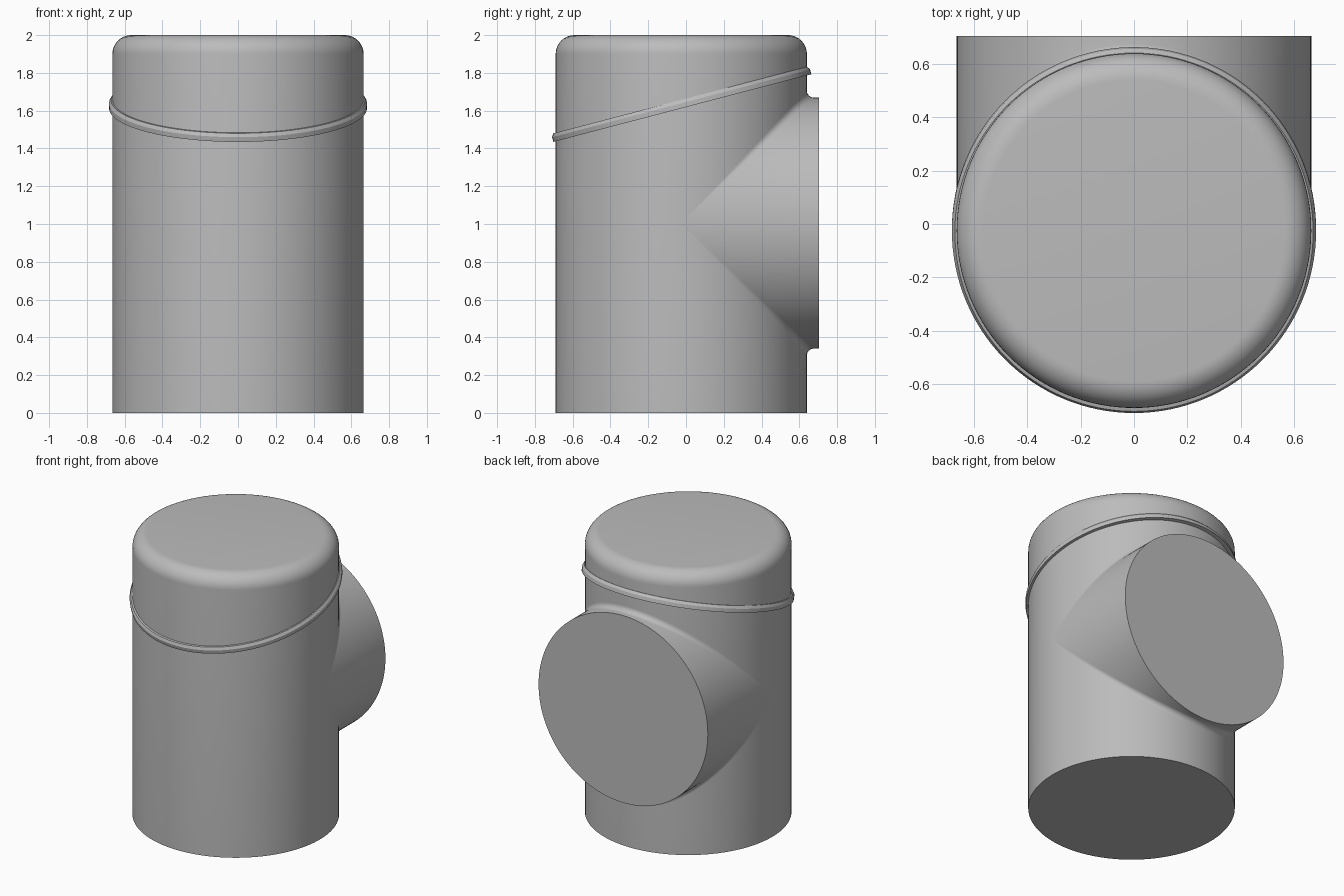
import bpy, bmesh
from math import sin, cos, pi, radians, sqrt
from mathutils import Vector, Matrix

if "Cube" in bpy.data.objects:
    bpy.data.objects.remove(bpy.data.objects["Cube"])

R = 0.665           # shared radius of body and branch
N = 128             # segments around
CENTRE_Y = -0.025   # body axis
BRANCH_Z = 1.005    # branch axis height
ANGLES = [2 * pi * i / N for i in range(N)]

grey = bpy.data.materials.new("grey metal")
grey.use_nodes = True
colour = (0.5, 0.5, 0.5, 1)
grey.diffuse_color = colour
grey.node_tree.nodes["Principled BSDF"].inputs["Base Color"].default_value = colour


def loft(name, rings, location, cap_start=False, cap_end=False, closed=False):
    """Skin a list of equal-length point rings into one smooth object."""
    bm = bmesh.new()
    loops = [[bm.verts.new(p) for p in ring] for ring in rings]
    pairs = list(zip(loops, loops[1:]))
    if closed:
        pairs.append((loops[-1], loops[0]))
    for a, b in pairs:
        for i in range(len(a)):
            j = (i + 1) % len(a)
            bm.faces.new((a[i], a[j], b[j], b[i]))
    if cap_start:
        bm.faces.new(loops[0])
    if cap_end:
        bm.faces.new(loops[-1])
    bmesh.ops.remove_doubles(bm, verts=bm.verts, dist=1e-5)
    bmesh.ops.recalc_face_normals(bm, faces=bm.faces)
    mesh = bpy.data.meshes.new(name)
    bm.to_mesh(mesh)
    bm.free()
    mesh.materials.append(grey)
    obj = bpy.data.objects.new(name, mesh)
    obj.location = location
    bpy.context.collection.objects.link(obj)
    bpy.ops.object.select_all(action='DESELECT')
    obj.select_set(True)
    bpy.context.view_layer.objects.active = obj
    bpy.ops.object.shade_smooth_by_angle(angle=radians(30))
    return obj


def circle(r, z):
    return [Vector((r * cos(a), r * sin(a), z)) for a in ANGLES]


# Upright body with a rounded top edge
edge = 0.1
steps = 10
profile = [(R, 0)]
for k in range(steps + 1):
    a = pi / 2 * k / steps
    profile.append((R - edge + edge * cos(a), 2 - edge + edge * sin(a)))
loft("body", [circle(r, z) for r, z in profile], (0, CENTRE_Y, 0), True, True)

# Rear branch pipe: a rolling fillet leaves the body, then runs to a flat end
fillet = 0.035
branch_end = 0.73
grow = 1 + fillet / R


def branch_ring(t):
    ring = []
    for a in ANGLES:
        x, z = R * sin(a), R * cos(a)
        s = abs(z)
        body_normal = Vector((x, s, 0)) / R
        pipe_normal = Vector((x, 0, z)) / R
        centre = Vector((x, s, z)) * grow
        ring.append(centre - fillet * body_normal.lerp(pipe_normal, t).normalized())
    return ring


rings = [branch_ring(k / 6) for k in range(7)]
rings.append([Vector((R * sin(a), branch_end, R * cos(a))) for a in ANGLES])
loft("branch_pipe", rings, (0, CENTRE_Y, BRANCH_Z), cap_end=True)

# Thin raised band, tilted up towards the back
tilt = radians(14.7)
band_profile = [(-0.02, -0.022), (0.018, -0.022), (0.018, 0.004),
                (0.007, 0.022), (-0.02, 0.022)]
place = Matrix.Rotation(tilt, 4, 'X') @ Matrix.Diagonal((1, 1 / cos(tilt), 1, 1))
loft("tilted_band",
     [[place @ p for p in circle(R + out, z)] for out, z in band_profile],
     (0, CENTRE_Y, 1.635), closed=True)
